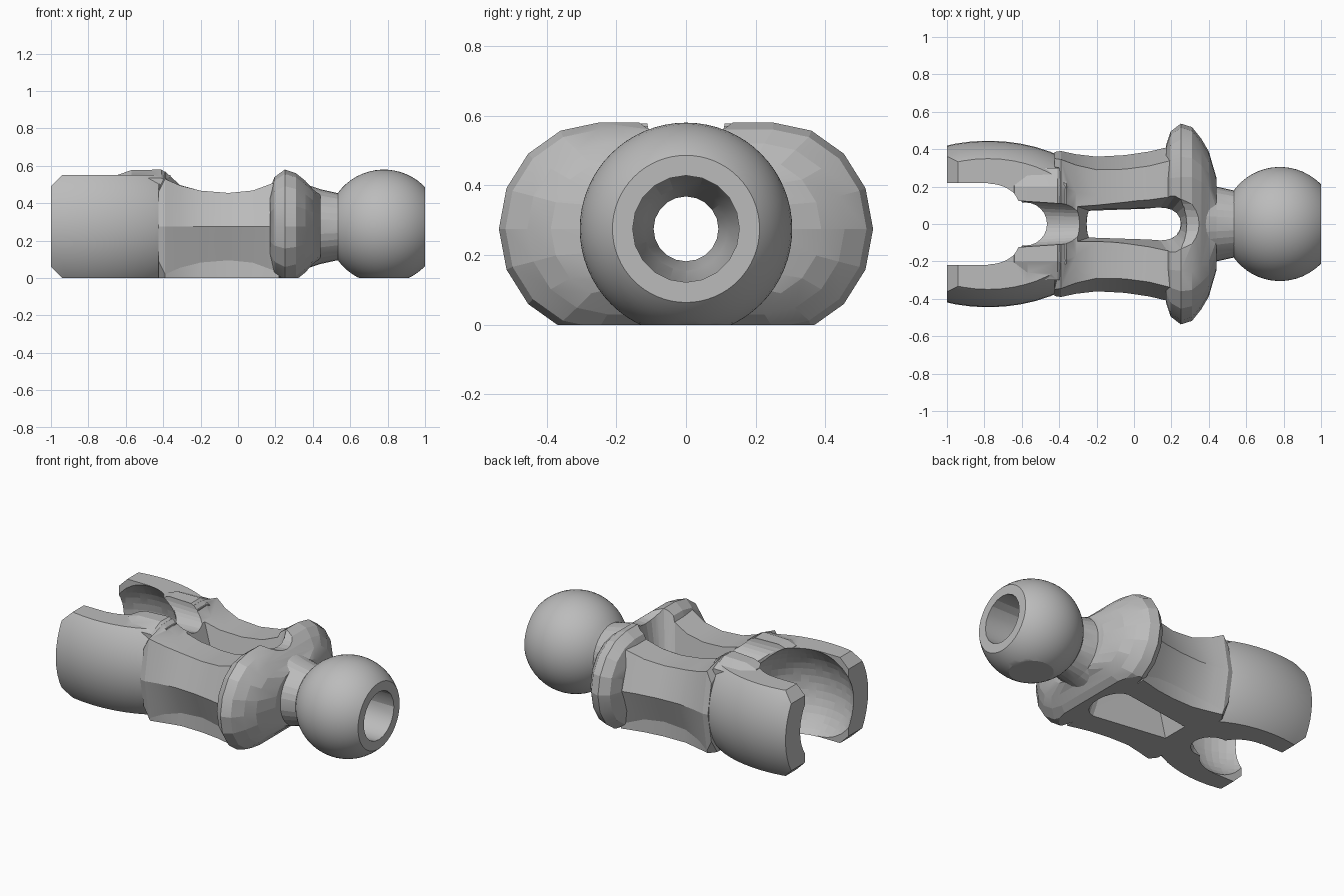
import bpy, bmesh, math
from mathutils import Vector

cube = bpy.data.objects.get("Cube")
if cube:
    bpy.data.objects.remove(cube)

MID = 0.275  # height of the long axis

grey = bpy.data.materials.new("plain grey")
grey.use_nodes = True
grey.diffuse_color = (0.5, 0.5, 0.5, 1)
grey.node_tree.nodes["Principled BSDF"].inputs["Base Color"].default_value = (0.5, 0.5, 0.5, 1)


def finish(name, bm):
    bmesh.ops.recalc_face_normals(bm, faces=bm.faces)
    for face in bm.faces:
        face.smooth = True
    mesh = bpy.data.meshes.new(name)
    bm.to_mesh(mesh)
    bm.free()
    mesh.materials.append(grey)
    obj = bpy.data.objects.new(name, mesh)
    bpy.context.collection.objects.link(obj)
    return obj


def loft(name, rings, hard=()):
    """Closed solid through rings of equal point count; hard lists the sharp lengthwise lines."""
    bm = bmesh.new()
    loops = [[bm.verts.new(p) for p in ring] for ring in rings]
    n = len(loops[0])
    for a, b in zip(loops, loops[1:]):
        for i in range(n):
            j = (i + 1) % n
            bm.faces.new((a[i], a[j], b[j], b[i]))
        for i in hard:
            bm.edges.get((a[i], b[i])).smooth = False
    bm.faces.new(loops[0])
    bm.faces.new(loops[-1])
    return finish(name, bm)


def stadium(x, c, r, n=16):
    """Ring across the long axis: two half ovals with centres at y = +c and -c."""
    pts = []
    for side in (1, -1):
        for i in range(n // 2 + 1):
            a = math.pi * (i / (n // 2) - 0.5)
            pts.append((x, side * (c + 0.94 * r * math.cos(a)), MID + side * r * math.sin(a)))
    return pts


def lathe(name, profile, n=32, z=MID):
    return loft(name, [[(x, r * math.cos(math.tau * i / n), z + r * math.sin(math.tau * i / n))
                        for i in range(n)] for x, r in profile])


def ellipsoid(name, centre, radii, u=48, v=24):
    bm = bmesh.new()
    bmesh.ops.create_uvsphere(bm, u_segments=u, v_segments=v, radius=1)
    for vert in bm.verts:
        vert.co = Vector(c + r * p for c, r, p in zip(centre, radii, vert.co))
    return finish(name, bm)


def box(name, lo, hi):
    return loft(name, [[(x, lo[1], lo[2]), (x, hi[1], lo[2]), (x, hi[1], hi[2]), (x, lo[1], hi[2])]
                       for x in (lo[0], hi[0])])


def combine(target, other, operation):
    mod = target.modifiers.new(operation, 'BOOLEAN')
    mod.operation = operation
    mod.solver = 'EXACT'
    mod.object = other
    bpy.context.view_layer.update()
    bpy.context.view_layer.objects.active = target
    bpy.ops.object.modifier_apply(modifier=mod.name)
    bpy.data.objects.remove(other)


# Socket shell, trimmed to a slab with bevelled open end
body = ellipsoid("joint_link", (-0.78, 0, MID), (0.67, 0.445, 0.445))
slab_side = [(-1, 0.06), (-0.94, 0), (-0.36, 0), (-0.36, 0.55), (-0.94, 0.55), (-1, 0.49)]
combine(body, loft("slab", [[(x, y, z) for x, z in slab_side] for y in (-0.6, 0.6)]), 'INTERSECT')

# Waisted middle creased along each flank: x, base y, edge y, edge z, flank y, ridge y, ridge z
waist = [(-0.425, 0.29, 0.35, 0.46, 0.385, 0.24, 0.55), (-0.39, 0.335, 0.345, 0.53, 0.39, 0.2, 0.57),
         (-0.31, 0.315, 0.315, 0.495, 0.373, 0.17, 0.497), (-0.2, 0.29, 0.29, 0.467, 0.36, 0.15, 0.467),
         (-0.05, 0.293, 0.293, 0.455, 0.368, 0.15, 0.455), (0.08, 0.31, 0.31, 0.468, 0.387, 0.15, 0.468),
         (0.22, 0.345, 0.345, 0.52, 0.42, 0.15, 0.52)]
rings = []
for x, base, edge, top, flank, ridge, peak in waist:
    half = [(base, 0), (edge, 2 * MID - top), (flank, MID), (edge, top), (ridge, peak)]
    rings.append([(x, y, z) for y, z in half] + [(x, -y, z) for y, z in reversed(half)])
combine(body, loft("middle", rings, hard=(1, 2, 3, 6, 7, 8)), 'UNION')

# Low shoulders bridging socket and middle
shoulder_side = [(-0.67, 0.5), (-0.64, 0.553), (-0.57, 0.577), (-0.41, 0.58), (-0.36, 0.545), (-0.3, 0.45)]
for side in (1, -1):
    rings = [[(x, side * y, z - drop) for x, z in shoulder_side]
             for y, drop in ((0.05, 0.02), (0.1, 0.003), (0.2, 0), (0.3, 0.045))]
    combine(body, loft("shoulder", rings), 'UNION')

# Wide rounded flange
flange = [(0.17, 0.23, 0.2), (0.195, 0.245, 0.265), (0.25, 0.25, 0.305), (0.31, 0.25, 0.285),
          (0.36, 0.225, 0.245), (0.4, 0.2, 0.2), (0.44, 0.09, 0.17)]
flange = loft("flange", [stadium(*f) for f in flange])
combine(flange, lathe("valley", [(0.1, 0.2), (0.36, 0.19)], z=0.72), 'DIFFERENCE')
combine(body, flange, 'UNION')

# Neck and ball
combine(body, lathe("neck", [(0.3, 0.235), (0.38, 0.22), (0.44, 0.2), (0.53, 0.18), (0.7, 0.18)]), 'UNION')
ball = [(0.78 - 0.305 * math.cos(a), 0.305 * math.sin(a))
        for a in (math.radians(3 + 6.5 * i) for i in range(21))]
ball = [p for p in ball if p[0] < 0.99] + [(1.0, 0.211)]
combine(body, lathe("ball", ball, 64), 'UNION')

# Flat base
combine(body, box("base_cut", (-2, -1, -1), (2, 1, 0)), 'DIFFERENCE')

# Bore along the axis
combine(body, lathe("bore", [(1.1, 0.153), (0.8, 0.153), (0.6, 0.12), (0.45, 0.093), (-0.7, 0.093)], 20),
        'DIFFERENCE')

# Socket hollow, entry gap and notch at its back
combine(body, ellipsoid("hollow", (-0.78, 0, MID), (0.35, 0.35, 0.35)), 'DIFFERENCE')
combine(body, box("entry", (-1.2, -0.22, -0.1), (-0.78, 0.22, 0.7)), 'DIFFERENCE')
notch = [[(-0.58 + 0.115 * math.cos(math.tau * i / 24), 0.115 * math.sin(math.tau * i / 24), z)
          for i in range(24)] for z in (-0.1, 0.7)]
combine(body, loft("notch", notch), 'DIFFERENCE')
combine(body, lathe("groove", [(-0.7, 0.13), (-0.25, 0.1)], z=0.57), 'DIFFERENCE')


# Central slot, narrow at mid height and flared above and below
def slot(z, x0, x1, y0, y1):
    curve = [(x1 - 0.1 + 0.1 * math.sin(a), y1 * math.cos(a))
             for a in (math.pi * i / 10 for i in range(11))]
    return [(x0, y0, z)] + [(x, y, z) for x, y in curve] + [(x0, -y0, z)]


waist_height = MID + 0.007
lower = loft("slot_lower", [slot(-0.02, -0.32, 0.28, 0.09, 0.165),
                            slot(waist_height, -0.22, 0.235, 0.065, 0.08)])
upper = loft("slot_upper", [slot(waist_height - 0.004, -0.22, 0.235, 0.065, 0.08),
                            slot(0.62, -0.35, 0.3, 0.11, 0.175)])
combine(body, lower, 'DIFFERENCE')
combine(body, upper, 'DIFFERENCE')

for other in bpy.context.selected_objects:
    other.select_set(False)
body.select_set(True)
bpy.context.view_layer.objects.active = body
bpy.ops.object.shade_smooth_by_angle(angle=math.radians(28))
